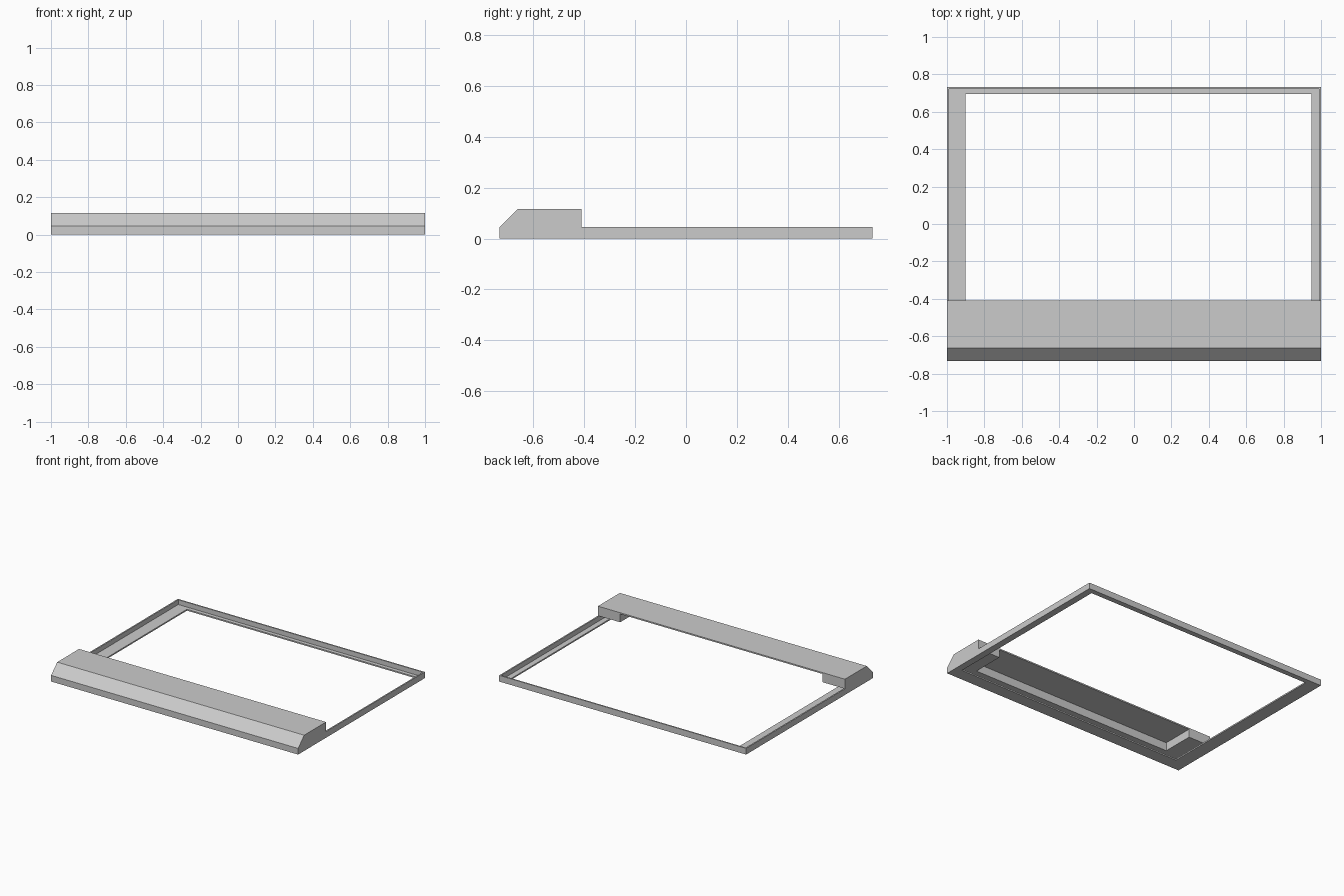
import bpy
import bmesh

cube = bpy.data.objects.get("Cube")
if cube:
    bpy.data.objects.remove(cube, do_unlink=True)

RIM = 0.045      # tray wall height
FLOOR = 0.01     # tray flange thickness
WALL = 0.01
HALF_Y = 0.733
HOOD_TOP = 0.115
HOOD_BACK = -0.41

grey = bpy.data.materials.new("light grey")
grey.use_nodes = True
colour = (0.6, 0.6, 0.6, 1)
grey.diffuse_color = colour
grey.node_tree.nodes["Principled BSDF"].inputs["Base Color"].default_value = colour


def extrude_x(name, profile, x0, x1):
    """Solid made by sweeping a (y, z) profile along x."""
    bm = bmesh.new()
    face = bm.faces.new([bm.verts.new((x0, y, z)) for y, z in profile])
    swept = bmesh.ops.extrude_face_region(bm, geom=[face])["geom"]
    moved = [v for v in swept if isinstance(v, bmesh.types.BMVert)]
    bmesh.ops.translate(bm, verts=moved, vec=(x1 - x0, 0, 0))
    bmesh.ops.recalc_face_normals(bm, faces=bm.faces)
    mesh = bpy.data.meshes.new(name)
    bm.to_mesh(mesh)
    bm.free()
    mesh.materials.append(grey)
    obj = bpy.data.objects.new(name, mesh)
    bpy.context.collection.objects.link(obj)
    return obj


def box(name, x0, x1, y0, y1, z0, z1):
    return extrude_x(name, [(y0, z0), (y1, z0), (y1, z1), (y0, z1)], x0, x1)


def cut(target, cutter):
    """Subtract the cutter, apply the result and discard the cutter."""
    cutter.hide_render = True
    mod = target.modifiers.new("cut", "BOOLEAN")
    mod.operation = "DIFFERENCE"
    mod.solver = "EXACT"
    mod.object = cutter
    bpy.context.view_layer.objects.active = target
    bpy.ops.object.modifier_apply(modifier=mod.name)
    bpy.data.objects.remove(cutter, do_unlink=True)


# Tray: thin upright rim around a flat flange with an off-centre opening
tray = box("tray_frame", -1, 1, -HALF_Y, HALF_Y, 0, RIM)
cut(tray, box("recess_cutter", -1 + WALL, 1 - WALL,
              -HALF_Y + WALL, HALF_Y - WALL, FLOOR, 1))
cut(tray, box("opening_cutter", -0.9, 0.95, -0.64, 0.695, -1, 1))

# Hood: bevelled front cover, hollow between its two end blocks
hood = extrude_x("front_hood", [
    (-HALF_Y, RIM), (HOOD_BACK, RIM), (HOOD_BACK, HOOD_TOP),
    (-0.663, HOOD_TOP)], -1, 1)
cut(hood, box("cavity_cutter", -0.82, 0.82, -0.645, 0, 0, HOOD_TOP - WALL))
